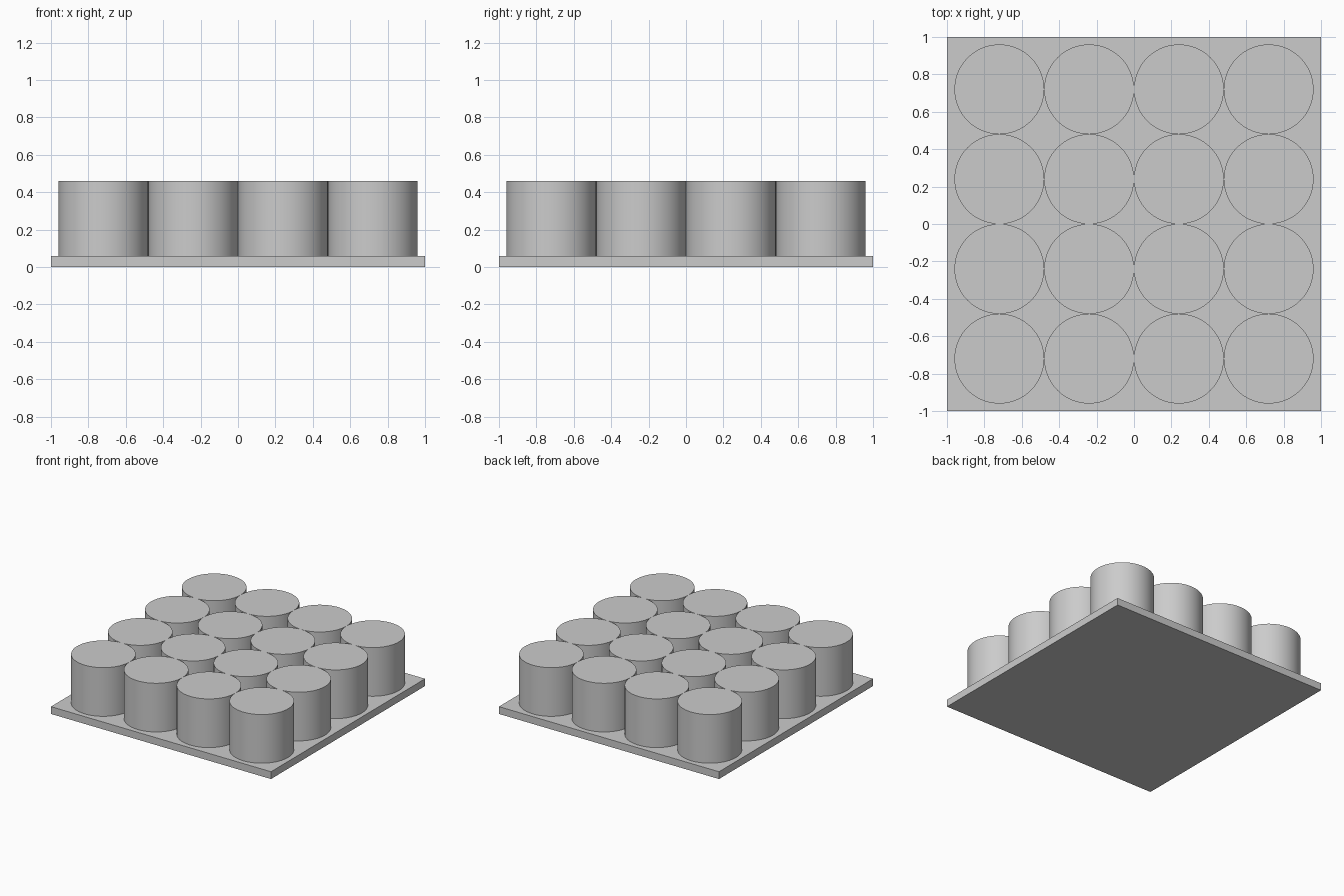
import bpy
import math

default = bpy.data.objects.get("Cube")
if default:
    bpy.data.objects.remove(default, do_unlink=True)

PLATE_H = 0.06
PEG_H = 0.40
PEG_R = 0.24
COUNT = 4

# Single grey finish
grey = bpy.data.materials.new("plain_grey")
grey.use_nodes = True
colour = (0.6, 0.6, 0.6, 1.0)
grey.diffuse_color = colour
grey.node_tree.nodes["Principled BSDF"].inputs["Base Color"].default_value = colour

# Square base plate
bpy.ops.mesh.primitive_cube_add(size=1, location=(0, 0, PLATE_H / 2))
plate = bpy.context.object
plate.name = "base_plate"
plate.scale = (2, 2, PLATE_H)
bpy.ops.object.transform_apply(location=False, rotation=False, scale=True)
plate.data.materials.append(grey)

# First cylinder, whose mesh is shared by the whole grid
bpy.ops.mesh.primitive_cylinder_add(vertices=96, radius=PEG_R, depth=PEG_H)
first = bpy.context.object
first.data.materials.append(grey)
bpy.ops.object.shade_smooth_by_angle(angle=math.radians(30))

# Touching cylinders in a square grid
for row in range(COUNT):
    for col in range(COUNT):
        peg = first
        if row or col:
            peg = first.copy()
            bpy.context.collection.objects.link(peg)
        peg.name = f"cylinder_row{row + 1}_column{col + 1}"
        offset = (COUNT - 1) / 2
        peg.location = ((col - offset) * 2 * PEG_R,
                        (row - offset) * 2 * PEG_R,
                        PLATE_H + PEG_H / 2)
